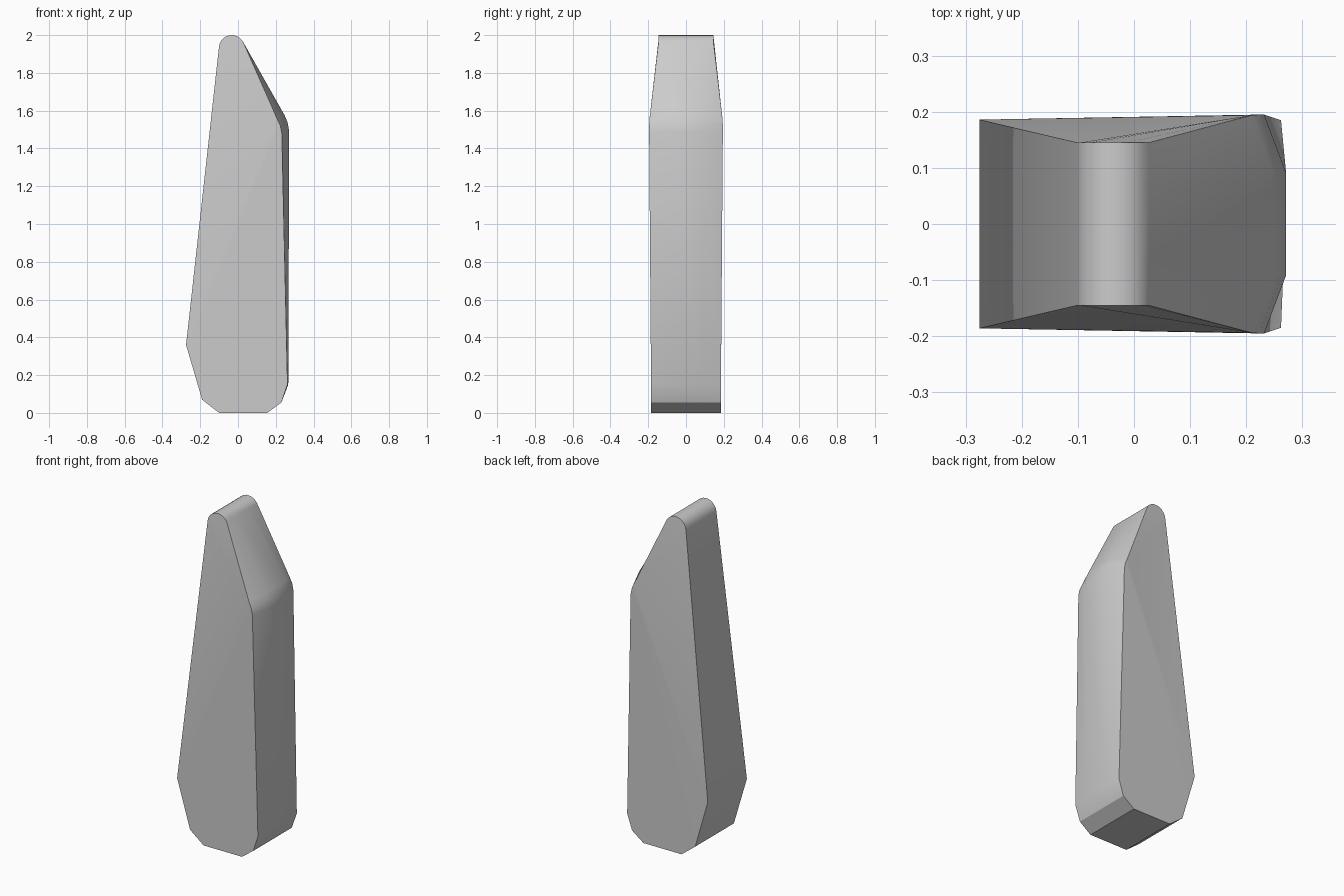
import bpy
import bmesh
from math import sin, cos, radians

if "Cube" in bpy.data.objects:
    bpy.data.objects.remove(bpy.data.objects["Cube"], do_unlink=True)

# One flat colour
grey = bpy.data.materials.new("plain grey")
grey.use_nodes = True
colour = (0.6, 0.6, 0.6, 1)
grey.diffuse_color = colour
grey.node_tree.nodes["Principled BSDF"].inputs["Base Color"].default_value = colour

# Outline of the blade: (edge x, edge z, half depth, middle x, middle z)
def plain(x, z, depth):
    return (x, z, depth, x, z)

tip = []
steps = 10
for i in range(steps + 1):
    a = radians(174 - (174 - 29) * i / steps)
    tip.append(plain(-0.033 + 0.068 * cos(a), 1.932 + 0.068 * sin(a), 0.145))

shoulder = [
    (0.21, 1.55, 0.194, 0.247, 1.575),
    (0.224, 1.52, 0.195, 0.262, 1.54),
    (0.232, 1.48, 0.195, 0.271, 1.49),
]
foot = [
    (0.262, 0.15, 0.185, 0.266, 0.15),
    plain(0.23, 0.055, 0.184),
    plain(0.155, 0, 0.184),
    plain(-0.1, 0, 0.184),
    plain(-0.19, 0.07, 0.184),
]
heel = [plain(-0.275, 0.36, 0.186)]
outline = tip + shoulder + foot + heel

# Four loops from front to back; the middle pair carries the bulged spine
bm = bmesh.new()
loops = []
for side, inner in ((-1, False), (-1, True), (1, True), (1, False)):
    loop = []
    for ex, ez, depth, mx, mz in outline:
        if inner:
            loop.append(bm.verts.new((mx, side * depth * 0.47, mz)))
        else:
            loop.append(bm.verts.new((ex, side * depth, ez)))
    loops.append(loop)

count = len(outline)
for a, b in zip(loops, loops[1:]):
    for i in range(count):
        j = (i + 1) % count
        bm.faces.new((a[i], a[j], b[j], b[i]))

# Front and back cheeks: tip, long triangle and lower body
t = len(tip)
for loop in (loops[0], loops[-1]):
    bm.faces.new(loop[:t + 1])
    bm.faces.new((loop[0], loop[t], loop[-1]))
    bm.faces.new(loop[t:])

bmesh.ops.recalc_face_normals(bm, faces=bm.faces)
mesh = bpy.data.meshes.new("blade")
bm.to_mesh(mesh)
bm.free()
mesh.materials.append(grey)

blade = bpy.data.objects.new("blade", mesh)
bpy.context.collection.objects.link(blade)
bpy.context.view_layer.objects.active = blade
blade.select_set(True)
bpy.ops.object.shade_smooth_by_angle(angle=radians(30))
